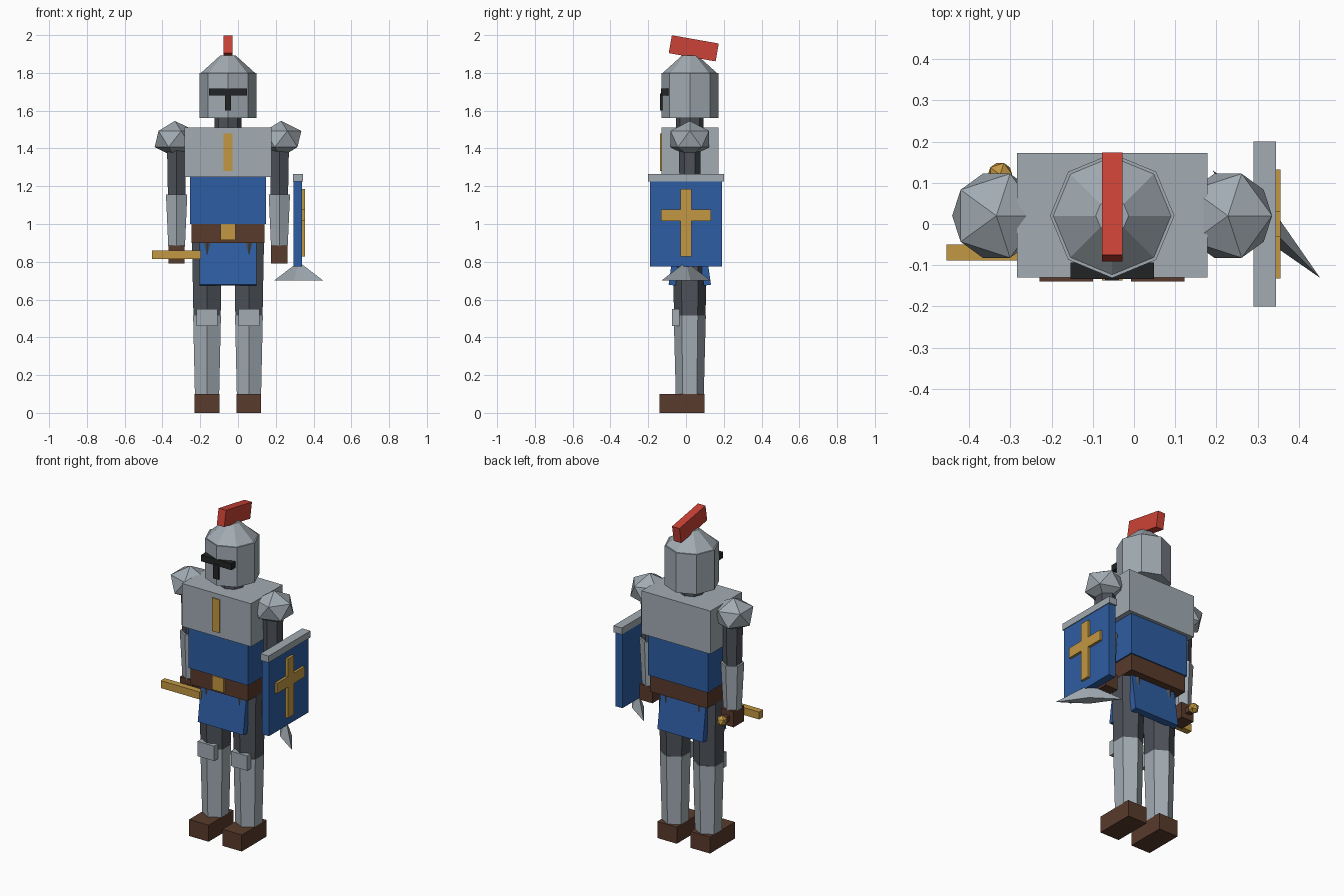
import bpy
from math import radians

if "Cube" in bpy.data.objects:
    bpy.data.objects.remove(bpy.data.objects["Cube"])

CX, CY = -0.053, 0.02          # body axis


def material(name, rgb):
    m = bpy.data.materials.new(name)
    m.diffuse_color = (*rgb, 1)
    m.use_nodes = True
    m.node_tree.nodes["Principled BSDF"].inputs["Base Color"].default_value = m.diffuse_color
    return m


STEEL = material("steel", (0.36, 0.41, 0.45))
DARK = material("dark_mail", (0.075, 0.085, 0.10))
BLUE = material("blue_cloth", (0.027, 0.11, 0.36))
GOLD = material("gold", (0.54, 0.31, 0.055))
RED = material("red_feather", (0.60, 0.055, 0.038))
BROWN = material("brown_leather", (0.10, 0.043, 0.025))
BLACK = material("black_slit", (0.016, 0.017, 0.018))


def finish(name, mat):
    ob = bpy.context.object
    ob.name = name
    ob.data.materials.append(mat)
    return ob


def box(name, mat, x, y, z, rot_x=0):
    """Box from (min, max) ranges on each axis, optionally tilted about x."""
    centre = [(a + b) / 2 for a, b in (x, y, z)]
    bpy.ops.mesh.primitive_cube_add(size=1, location=centre, rotation=(rot_x, 0, 0))
    bpy.context.object.scale = [b - a for a, b in (x, y, z)]
    return finish(name, mat)


def around(c, half):
    return (c - half, c + half)


def tube(name, mat, sides, x, y, z, r_low, r_high):
    """Faceted tapered tube, with a corner facing front."""
    bpy.ops.mesh.primitive_cone_add(vertices=sides, radius1=r_low, radius2=r_high,
                                    depth=z[1] - z[0], location=(x, y, sum(z) / 2))
    return finish(name, mat)


def ball(name, mat, loc, scale):
    bpy.ops.mesh.primitive_ico_sphere_add(subdivisions=1, radius=1, location=loc)
    bpy.context.object.scale = scale
    return finish(name, mat)


# Head
tube("neck", DARK, 8, CX, CY, (1.49, 1.58), 0.072, 0.072)
tube("helmet", STEEL, 8, CX, CY, (1.56, 1.80), 0.151, 0.151)
tube("helmet_crown", STEEL, 8, CX, CY, (1.80, 1.893), 0.143, 0.04)
box("visor_slit", BLACK, around(CX, 0.101), (-0.133, -0.093), (1.68, 1.718))
box("visor_breath", BLACK, around(CX, 0.017), (-0.137, -0.10), (1.60, 1.69))
box("plume", RED, around(CX, 0.025), around(0.041, 0.126), around(1.93, 0.048), radians(-10))

# Torso
box("chest_plate", STEEL, around(CX, 0.231), (-0.13, 0.172), (1.25, 1.51))
box("chest_stripe", GOLD, around(CX, 0.025), (-0.137, -0.12), (1.28, 1.48))
box("tunic", BLUE, around(CX, 0.2), around(CY, 0.132), (1.0, 1.25))
box("belt", BROWN, around(CX, 0.192), around(CY, 0.125), (0.90, 1.0))
box("belt_buckle", GOLD, around(CX, 0.039), (-0.118, -0.09), (0.915, 1.0))

# Tunic skirt: flared front and back panels
for side, label in ((-1, "front"), (1, "back")):
    box("skirt_" + label, BLUE, around(CX, 0.152), around(CY + side * 0.077, 0.019),
        around(0.793, 0.118), side * radians(8))

# Limbs, both sides
for side, label in ((-1, "right"), (1, "left")):
    lx = CX + side * 0.111
    tube("thigh_" + label, DARK, 6, lx, CY, (0.50, 0.91), 0.083, 0.092)
    tube("greave_" + label, STEEL, 6, lx, CY, (0.09, 0.515), 0.074, 0.085)
    box("knee_plate_" + label, STEEL, around(lx, 0.055), (-0.073, -0.035), (0.46, 0.55))
    box("boot_" + label, BROWN, around(lx, 0.065), (-0.14, 0.098), (0, 0.10))

    ax = CX + side * 0.272
    ball("shoulder_" + label, STEEL, (CX + side * 0.281, CY, 1.45), (0.12, 0.12, 0.096))
    tube("upper_arm_" + label, DARK, 6, ax, CY, (1.14, 1.43), 0.053, 0.059)
    tube("forearm_" + label, STEEL, 6, ax, CY, (0.88, 1.155), 0.051, 0.065)
    box("hand_" + label, BROWN, around(ax, 0.043), around(CY, 0.05), (0.79, 0.885))

# Sword hilt, held pointing forward
hx = CX - 0.272
box("sword_guard", GOLD, around(hx, 0.13), (-0.088, -0.05), (0.815, 0.86))
box("sword_grip", BROWN, around(hx, 0.016), (-0.06, 0.11), (0.822, 0.854))
ball("sword_pommel", GOLD, (hx, 0.12, 0.838), (0.033, 0.033, 0.033))

# Shield on the left arm
box("shield_board", BLUE, (0.293, 0.34), (-0.19, 0.19), (0.775, 1.225))
box("shield_rim", STEEL, (0.29, 0.345), (-0.2, 0.2), (1.225, 1.265))
box("shield_cross_upright", GOLD, (0.333, 0.355), (-0.03, 0.03), (0.827, 1.185))
box("shield_cross_bar", GOLD, (0.333, 0.355), (-0.132, 0.132), (1.015, 1.077))
point = tube("shield_foot", STEEL, 4, 0.321, 0, (0.70, 0.80), 0.185, 0)
point.scale.y = 0.18
point.rotation_euler.z = radians(-45)
